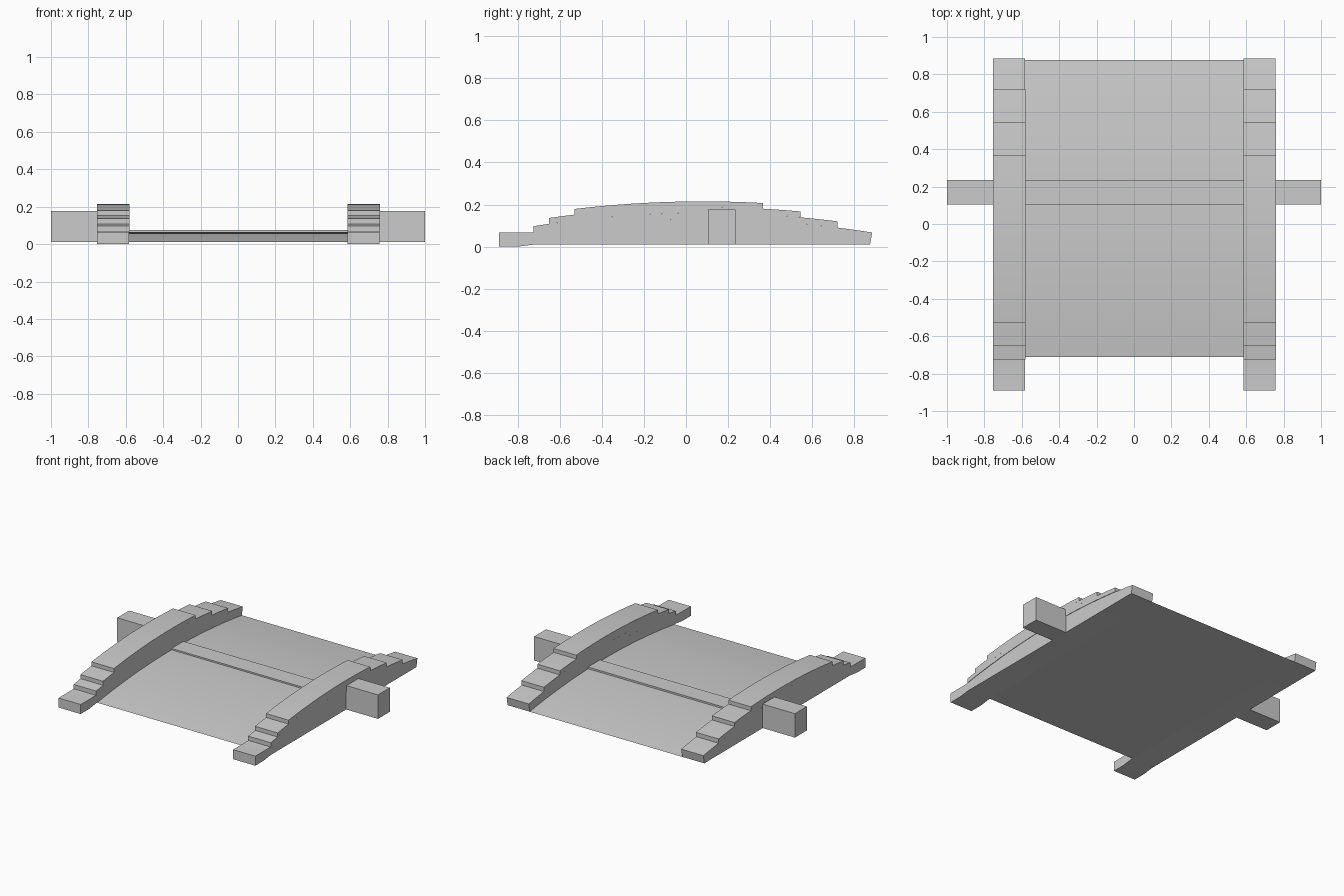
import bpy, bmesh, math

if "Cube" in bpy.data.objects:
    bpy.data.objects.remove(bpy.data.objects["Cube"])

grey = bpy.data.materials.new("plain grey")
grey.diffuse_color = (0.6, 0.6, 0.6, 1)
grey.use_nodes = True
grey.node_tree.nodes["Principled BSDF"].inputs["Base Color"].default_value = grey.diffuse_color

MID, CURVE = 0.08, 0.097          # crown position and bend of the leaves


def arc(y, crown, k=CURVE):
    return crown - k * (y - MID) ** 2


def span(a, b, n):
    return [a + (b - a) * i / n for i in range(n + 1)]


def extrude(name, profile, x0, x1):
    """Prism from a (y, z) outline, running along x."""
    bm = bmesh.new()
    face = bm.faces.new([bm.verts.new((x0, y, z)) for y, z in profile])
    out = bmesh.ops.extrude_face_region(bm, geom=[face])
    moved = [v for v in out["geom"] if isinstance(v, bmesh.types.BMVert)]
    bmesh.ops.translate(bm, verts=moved, vec=(x1 - x0, 0, 0))
    bmesh.ops.recalc_face_normals(bm, faces=bm.faces)
    mesh = bpy.data.meshes.new(name)
    bm.to_mesh(mesh)
    bm.free()
    mesh.materials.append(grey)
    ob = bpy.data.objects.new(name, mesh)
    bpy.context.collection.objects.link(ob)
    bpy.context.view_layer.objects.active = ob
    ob.select_set(True)
    bpy.ops.object.shade_smooth_by_angle(angle=math.radians(20))
    ob.select_set(False)
    return ob


def box(name, x0, x1, y0, y1, z0, z1):
    return extrude(name, [(y0, z0), (y1, z0), (y1, z1), (y0, z1)], x0, x1)


# Upper leaves: front end, back end, crown height, thickness
leaves = [(-0.725, 0.72, 0.160, 0.03),
          (-0.65, 0.545, 0.188, 0.028),
          (-0.53, 0.365, 0.215, 0.027)]

for side, x0, x1 in (("left", -0.753, -0.583), ("right", 0.586, 0.756)):
    # Main leaf with flat front tongue, solid down to the base
    top = [(y, arc(y, 0.13)) for y in span(0.885, -0.73, 24)]
    main = [(-0.89, 0.066), (-0.89, 0), (-0.80, 0), (-0.72, 0.01), (0.875, 0.01)]
    extrude(side + "_main_leaf", main + top, x0, x1)
    # Shorter leaves stacked on top
    for i, (a, b, crown, thick) in enumerate(leaves):
        ys = span(a, b, 20)
        upper = [(y, arc(y, crown)) for y in ys]
        lower = [(y, arc(y, crown - thick)) for y in reversed(ys)]
        extrude(f"{side}_leaf_{i + 2}", upper + lower, x0, x1 + 0.003)

# Gently domed plate between the springs
dome = [(y, 0.01 + 0.055 * (1 - ((y - 0.083) / 0.793) ** 2))
        for y in span(0.876, -0.71, 24)]
extrude("domed_plate", dome, -0.584, 0.588)

# Axle: tall blocks outside, low strip across the plate
box("left_axle_block", -1, -0.75, 0.105, 0.235, 0.01, 0.176)
box("right_axle_block", 0.755, 1, 0.105, 0.235, 0.01, 0.176)
box("axle_strip", -0.584, 0.588, 0.105, 0.235, 0.012, 0.075)
